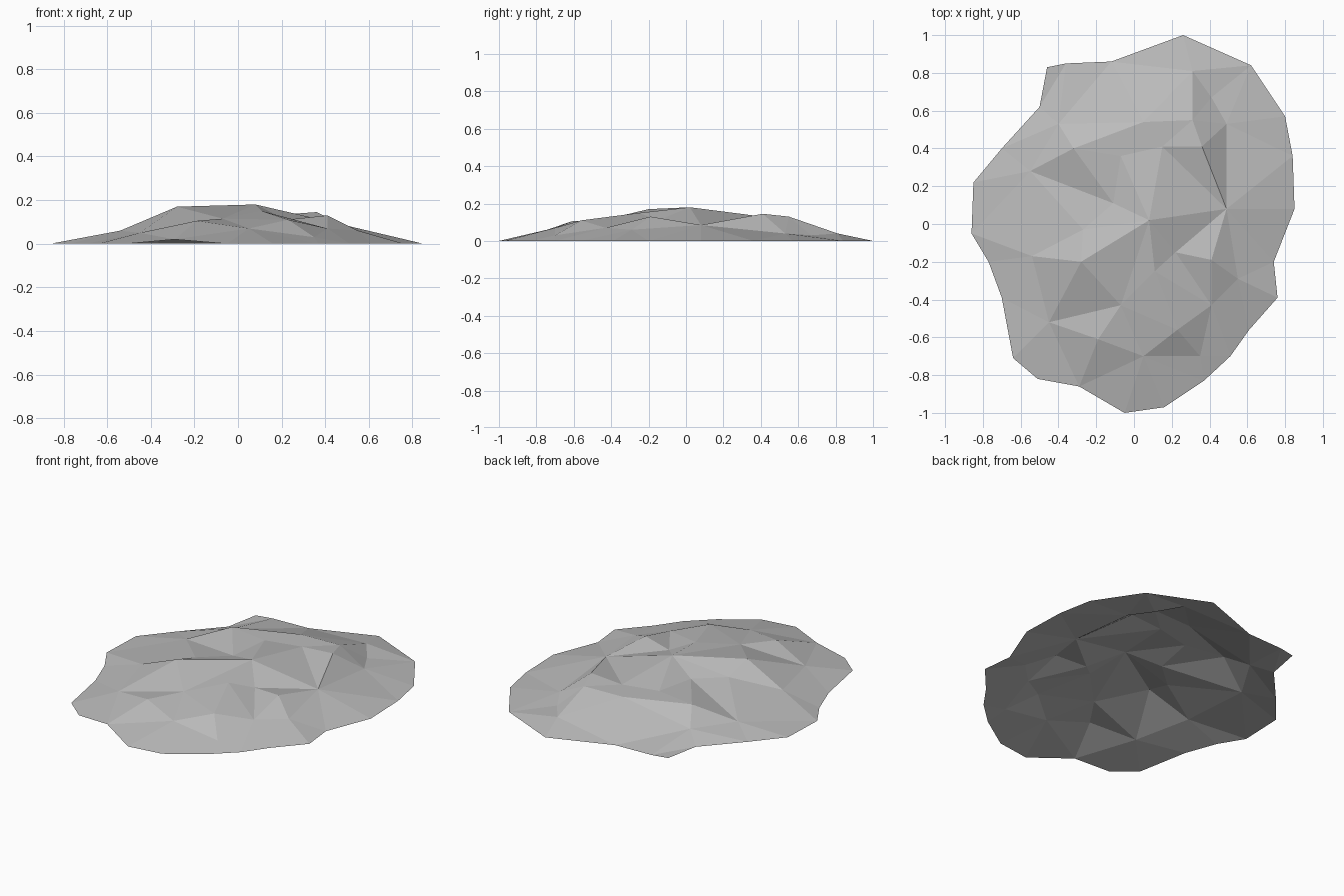
import bpy
import bmesh
from mathutils import Vector
from mathutils.geometry import delaunay_2d_cdt

# Remove only the default cube
default_cube = bpy.data.objects.get("Cube")
if default_cube:
    bpy.data.objects.remove(default_cube, do_unlink=True)

# Plan and heights are in hundredths of a unit
UNIT = 0.01

# Irregular foot of the mound, clockwise in plan
foot = [
    (26, 100), (62, 84), (80, 57), (84, 36), (85, 8), (74, -20),
    (76, -39), (61, -56), (51, -70), (37, -83), (16, -97), (-5, -100),
    (-29, -86), (-51, -82), (-64, -71), (-70, -39), (-77, -20), (-86, -5),
    (-85, 22), (-70, 40), (-50, 62), (-46, 83), (-36, 85), (-12, 86),
]

# Named ridge, shoulder and hollow points: x, y, height
facets = {
    "summit": (8, 2, 18),
    "west_peak": (-28, -20, 17),
    "west_saddle": (-27, -3, 12),
    "west_gully_head": (-11, 11, 12),
    "west_gully_mouth": (-55, 28, 4),
    "west_slope": (-54, -17, 6),
    "north_west_knob": (-32, 40, 13),
    "north_west_notch": (-40, 53, 5),
    "north_shelf": (-7, 36, 13),
    "north_ridge": (5, 54, 13),
    "north_east_knob": (31, 55, 13),
    "north_dip": (15, 41, 13),
    "east_knob": (36, 41, 14.5),
    "north_toe": (31, 81, 4),
    "north_east_hollow": (41, 67, 3),
    "north_east_toe": (49, 53, 4),
    "east_dip": (49, 8, 8.5),
    "south_east_knob": (41, -19, 13),
    "south_east_dip": (22, -15, 11),
    "south_east_toe": (55, -29, 6),
    "south_east_slope": (41, -43, 7),
    "south_knob": (23, -56, 11),
    "south_toe": (5, -70, 7),
    "south_hollow": (35, -70, 3),
    "south_west_hollow": (-45, -52, 5),
    "south_west_knob": (-19, -61, 10.5),
    "south_crest": (-7, -43, 11.5),
    "middle_crest": (11, -25, 15),
}

# Creases that must survive as edges between facets
creases = [
    ("west_gully_mouth", "west_gully_head"),
    ("west_gully_mouth", "north_west_knob"),
    ("west_gully_mouth", "west_saddle"),
    ("north_west_knob", "west_gully_head"),
    ("west_peak", "south_crest"),
    ("west_peak", "south_west_hollow"),
    ("south_west_hollow", "south_crest"),
    ("south_west_hollow", "south_west_knob"),
    ("summit", "south_crest"),
    ("north_dip", "east_dip"),
    ("north_dip", "east_knob"),
    ("north_east_knob", "east_knob"),
    ("north_east_knob", "north_toe"),
    ("north_ridge", "north_dip"),
    ("south_east_dip", "east_dip"),
    ("south_east_dip", "south_east_knob"),
    ("south_east_knob", "east_dip"),
    ("east_dip", "south_east_toe"),
    ("south_knob", "south_toe"),
    ("south_knob", "south_hollow"),
    ("south_toe", "south_hollow"),
]

# Triangulate the plan inside the foot outline
rim_count = len(foot)
names = list(facets)
points = [(x, y, 0) for x, y in foot] + list(facets.values())
points[foot.index((-29, -86))] = (-29, -86, 2)
index_of = {name: rim_count + i for i, name in enumerate(names)}
edges = [(i, (i + 1) % rim_count) for i in range(rim_count)]
edges += [(index_of[a], index_of[b]) for a, b in creases]
plan = [Vector(point[:2]) * UNIT for point in points]
coords, _, triangles, originals, _, _ = delaunay_2d_cdt(plan, edges, [], 1, 1e-5)

# Lift the plan into an open faceted shell
bm = bmesh.new()
verts = []
for coord, source in zip(coords, originals):
    height = points[source[0]][2] * UNIT if source else 0.1
    verts.append(bm.verts.new((coord.x, coord.y, height)))
for triangle in triangles:
    bm.faces.new([verts[i] for i in triangle])
for face in bm.faces:
    face.normal_update()
    if face.normal.z < 0:
        face.normal_flip()
    face.smooth = False

mesh = bpy.data.meshes.new("rock_mound")
bm.to_mesh(mesh)
bm.free()
mound = bpy.data.objects.new("rock_mound", mesh)
bpy.context.collection.objects.link(mound)

# Plain grey stone
stone = bpy.data.materials.new("grey_stone")
stone.use_nodes = True
colour = (0.5, 0.5, 0.5, 1)
stone.diffuse_color = colour
stone.node_tree.nodes["Principled BSDF"].inputs["Base Color"].default_value = colour
mesh.materials.append(stone)
